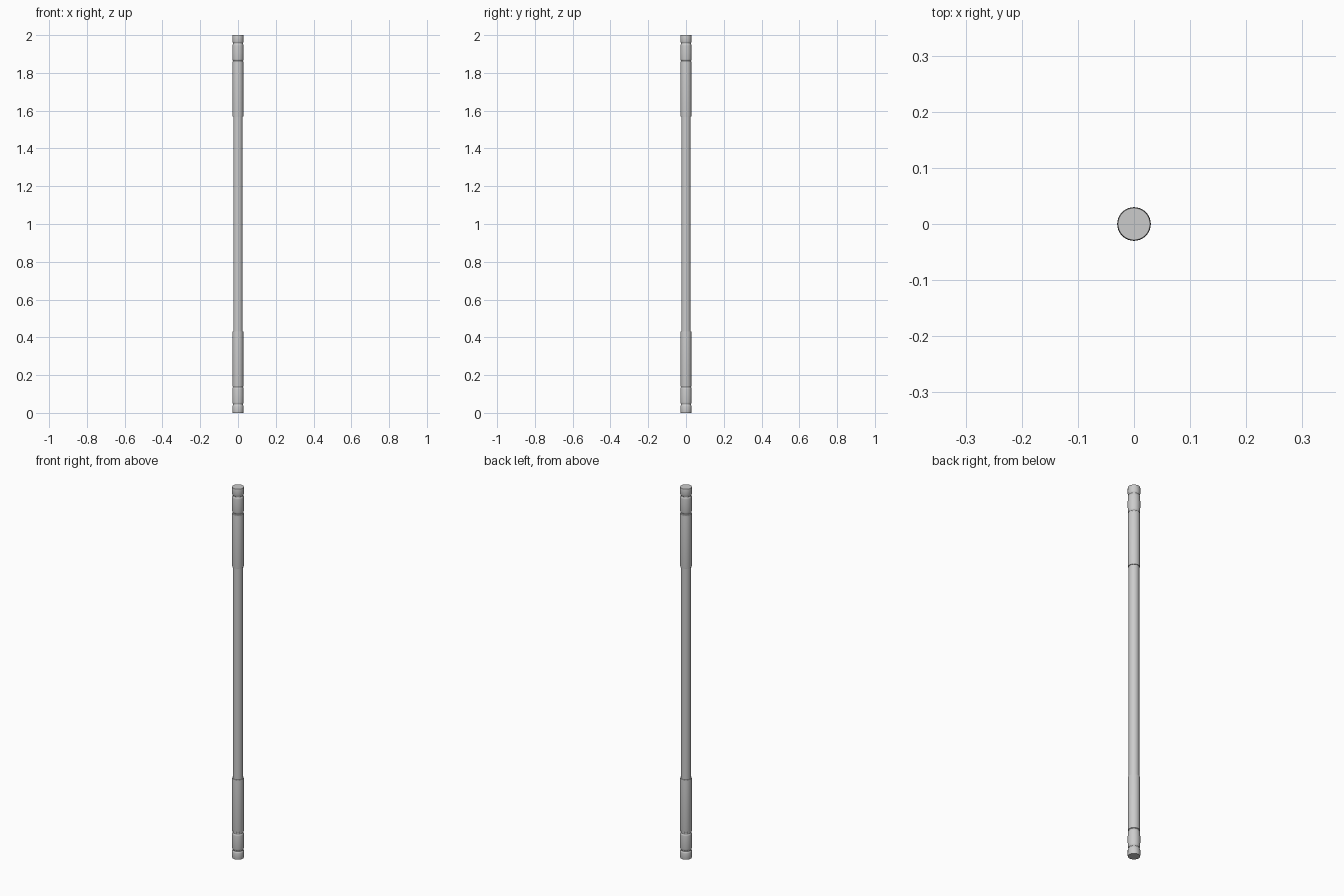
import bpy, bmesh
from math import cos, sin, pi

if "Cube" in bpy.data.objects:
    bpy.data.objects.remove(bpy.data.objects["Cube"])

SIDES = 32

def lathe(name, profile):
    """Revolve a (radius, z) profile around the z axis and cap both ends."""
    bm = bmesh.new()
    rings = [[bm.verts.new((r * cos(2 * pi * i / SIDES), r * sin(2 * pi * i / SIDES), z))
              for i in range(SIDES)] for r, z in profile]
    for a, b in zip(rings, rings[1:]):
        for i in range(SIDES):
            j = (i + 1) % SIDES
            bm.faces.new((a[i], a[j], b[j], b[i]))
    bm.faces.new(rings[0][::-1])
    bm.faces.new(rings[-1])
    bmesh.ops.recalc_face_normals(bm, faces=bm.faces)
    me = bpy.data.meshes.new(name)
    bm.to_mesh(me)
    bm.free()
    ob = bpy.data.objects.new(name, me)
    bpy.context.collection.objects.link(ob)
    bpy.ops.object.select_all(action='DESELECT')
    ob.select_set(True)
    bpy.context.view_layer.objects.active = ob
    bpy.ops.object.shade_smooth_by_angle(angle=0.6)

# profiles of the lower end, from the floor upwards
PARTS = {
    # end cap with a groove above it
    "end_cap": [(.0285, 0), (.0295, .004), (.0295, .034), (.028, .039), (.0255, .042), (.0255, .048)],
    # slightly barrelled ferrule
    "ferrule": [(.0255, .046), (.028, .049), (.029, .056), (.030, .092),
                (.029, .126), (.028, .133), (.0255, .136)],
    # narrow groove ring
    "collar": [(.0255, .134), (.0255, .139), (.028, .141), (.0285, .144), (.0285, .148)],
    # long grip sleeve
    "grip": [(.028, .146), (.0285, .149), (.0285, .426), (.028, .43)],
}

# central shaft
lathe("shaft", [(.025, .42), (.025, 1.58)])

# both ends, the upper one mirrored about mid height
for part, prof in PARTS.items():
    lathe("lower_" + part, prof)
    lathe("upper_" + part, [(r, 2 - z) for r, z in reversed(prof)])
